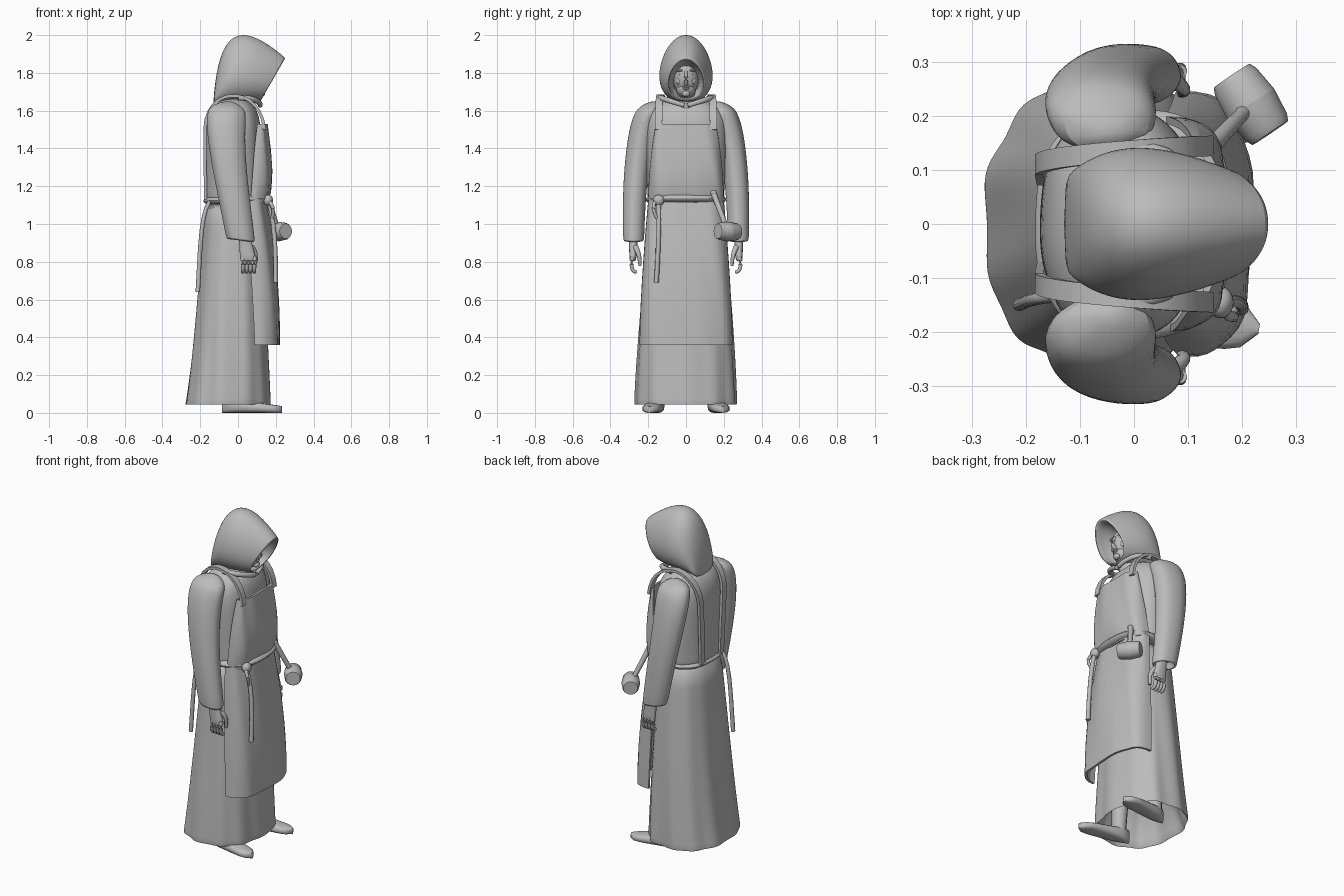
import bpy, bmesh
from math import sin, cos, pi, tau, radians, copysign
from mathutils import Vector, Matrix
from mathutils.geometry import interpolate_bezier

cube = bpy.data.objects.get("Cube")
if cube:
    bpy.data.objects.remove(cube)

shade = (.5, .5, .5, 1)
grey = bpy.data.materials.new("plain_grey")
grey.use_nodes = True
grey.diffuse_color = shade
bsdf = next(n for n in grey.node_tree.nodes if n.type == "BSDF_PRINCIPLED")
bsdf.inputs["Base Color"].default_value = shade
parts = []


def finish(name, bm, smooth=False):
    bmesh.ops.recalc_face_normals(bm, faces=bm.faces)
    mesh = bpy.data.meshes.new(name)
    bm.to_mesh(mesh)
    bm.free()
    mesh.materials.append(grey)
    obj = bpy.data.objects.new(name, mesh)
    bpy.context.collection.objects.link(obj)
    if smooth:
        obj.modifiers.new("smooth", "SUBSURF").levels = 1
        obj.modifiers["smooth"].render_levels = 1
    parts.append(obj)


def loft(name, rings, smooth=False):
    """Skin closed rings of points and cap both ends."""
    bm = bmesh.new()
    loops = [[bm.verts.new(point) for point in ring] for ring in rings]
    for lower, upper in zip(loops, loops[1:]):
        for i in range(len(lower)):
            bm.faces.new((lower[i - 1], lower[i], upper[i], upper[i - 1]))
    bm.faces.new(loops[0])
    bm.faces.new(loops[-1])
    finish(name, bm, smooth)


def blob(name, place, size):
    bm = bmesh.new()
    bmesh.ops.create_uvsphere(bm, u_segments=20, v_segments=12, radius=1)
    bm.transform(Matrix.Translation(place) @ Matrix.Diagonal((*size, 1)))
    finish(name, bm)


def lerp(a, b, t):
    return a + (b - a) * t


def steps(count):
    return [i / (count - 1) for i in range(count)]


def bezier(start, pull_a, pull_b, end, count):
    return interpolate_bezier(Vector(start), Vector(pull_a), Vector(pull_b), Vector(end), count)


def power(value, exponent):
    return copysign(abs(value) ** exponent, value)


def oval(centre, rx, ry, exponent=.85, count=24, fold=0, waves=9, tilt=0):
    """Horizontal rounded ring, optionally with cloth folds."""
    ring = []
    for i in range(count):
        a = i * tau / count
        ripple = 1 + fold * (cos(waves * a + centre[2]) + sin((waves - 4) * a + 4 * centre[2]) / 2)
        x = rx * power(cos(a), exponent) * ripple
        y = ry * power(sin(a), exponent) * ripple
        ring.append(Vector(centre) + Vector((x, y, tilt * x)))
    return ring


def shrink(ring, factor, move):
    middle = sum(ring, Vector()) / len(ring)
    return [middle + (point - middle) * factor + Vector(move) for point in ring]


def tube(name, path, start_radius, end_radius, count=10):
    path = [Vector(point) for point in path]
    rings = []
    for i, t in enumerate(steps(len(path))):
        along = path[min(i + 1, len(path) - 1)] - path[max(i - 1, 0)]
        turn = along.to_track_quat("Z", "Y")
        radius = lerp(start_radius, end_radius, t)
        rings.append([path[i] + turn @ Vector((cos(k * tau / count), sin(k * tau / count), 0)) * radius
                      for k in range(count)])
    loft(name, rings)


def panel(name, bottom, top, front, edge, half_width, count=25, thick=.014):
    """Curved cloth sheet wrapped round the front; sizes are rules of height."""
    rings = []
    for t in steps(8):
        ring = []
        for inset, order in ((0, 1), (thick, -1)):
            for s in steps(count)[::order]:
                a = lerp(-pi / 2, pi / 2, s)
                wave = .004 * sin(7 * a + 4 * t)
                x = lerp(edge(t), front(t) - inset, abs(cos(a)) ** .7) + wave
                ring.append((x, (half_width(t) - inset) * power(sin(a), .7), lerp(bottom, top, t)))
        rings.append(ring)
    loft(name, rings)


# Robe skirt with a hollow hem
rings = []
for t in [0, .02] + steps(9)[1:]:
    back, front = lerp(-.28, -.17, t ** .8), lerp(.17, .12, t)
    rings.append(oval(((back + front) / 2, 0, lerp(.04, 1.14, t)), (front - back) / 2,
                      lerp(.27, .19, t ** 1.3), count=56, waves=11, fold=lerp(.022, .004, t)))
hem = rings[0]
loft("robe_skirt", [shrink(hem, .7, (0, 0, .25)), shrink(hem, .95, (0, 0, .01))] + rings, True)

# Robe chest, rounding over at the shoulders
rings = []
for t in steps(14):
    dome = (1 - (t * .98) ** 8) ** .5
    rings.append(oval((-.025, 0, lerp(1.1, 1.67, t)), .15 * dome, lerp(.2, .23, t) * dome,
                      count=40, fold=.006))
loft("robe_chest", rings, True)

# Apron
panel("apron_skirt", .36, 1.13, lambda t: lerp(.22, .15, t * t),
      lambda t: lerp(.085, .055, t), lambda t: lerp(.247, .2, t ** 1.5))
panel("apron_bib", 1.11, 1.53, lambda t: .155 + .023 * sin(pi * t ** .7),
      lambda t: lerp(.06, .105, t), lambda t: lerp(.2, .16, t * t))

# Belt, knot and hanging cords
rings = []
for t in steps(7):
    swell = .03 * sin(pi * t)
    rings.append(oval((0, 0, lerp(1.105, 1.155, t)), .155 + swell, .185 + swell, .75,
                      count=40, fold=.005, tilt=.04))
loft("belt", rings, True)
knot = Vector((.16, -.145, 1.125))
blob("belt_knot", knot, (.025, .03, .03))
tube("front_cord", bezier(knot, (.2, -.14, 1), (.2, -.15, .8), (.2, -.157, .69), 8), .012, .013)
tube("cord_loop", bezier(knot, (.17, -.18, 1.12), (.2, -.18, 1.08), (.18, -.155, 1.03), 6), .011, .009)
tube("back_cord", bezier((-.15, -.135, 1.12), (-.2, -.14, 1.05), (-.2, -.145, .85),
                         (-.213, -.15, .64), 8), .011, .012)

# Hood from the nape to the rim, then tucked back inside
rings = []
crown = bezier((-.13, 0, 1.66), (-.1, 0, 2.1), (.05, 0, 2.05), (.253, 0, 1.88), 13)
for t, top in zip(steps(13), crown):
    low = Vector((lerp(-.13, .12, t), 0, lerp(1.63, 1.65, t)))
    width = .14 * sin(pi * lerp(.2, .75, t))
    rings.append([])
    for i in range(28):
        u, side = cos(i * tau / 28), sin(i * tau / 28)
        point = low.lerp(top, (1 + u) / 2)
        point.y = width * power(side, .9) * (1 - u / 5)
        rings[-1].append(point)
rim = rings[-1]
loft("hood", rings + [shrink(rim, .94, (0, 0, 0)), shrink(rim, .86, (-.02, 0, 0)),
                      shrink(rim, .84, (-.12, 0, 0))], True)

# Face
blob("head", (.06, 0, 1.78), (.085, .07, .105))
blob("jaw", (.075, 0, 1.715), (.062, .052, .05))
blob("chin", (.125, 0, 1.69), (.018, .022, .017))
tube("neck", [(.03, 0, 1.6), (.045, 0, 1.72)], .06, .05, 16)
tube("nose", bezier((.135, 0, 1.81), (.15, 0, 1.78), (.17, 0, 1.75), (.135, 0, 1.74), 6), .008, .012)
blob("upper_lip", (.132, 0, 1.727), (.009, .022, .006))
blob("lower_lip", (.132, 0, 1.716), (.009, .018, .006))

# Mallet tucked in the belt
grip = Vector((.145, .145, 1.165))
centre, axis = Vector((.217, .222, .96)), Vector((.56, -.83, .03)) * .064
tube("mallet_handle", [grip, centre], .016, .013)
blob("mallet_grip_end", grip, (.018, .018, .014))
tube("mallet_head_inner", [centre + axis, centre + axis * .8, centre], .04, .052, 16)
tube("mallet_head_outer", [centre, centre - axis * .8, centre - axis], .052, .04, 16)

for s, side in ((1, "left"), (-1, "right")):
    # Sleeve with a rounded shoulder and an open cuff
    arm = bezier((-.04, s * .17, 1.65), (-.1, s * .25, 1.55), (-.03, s * .28, 1.2),
                 (.015, s * .277, .91), 14)
    rings = []
    for t, middle in zip(steps(14), arm):
        dome = (1 - (1 - t) ** 12 * .98) ** .5
        rings.append(oval(middle, lerp(.115, .076, t) * dome, lerp(.077, .056, t) * dome,
                          .95, fold=.014, waves=6, tilt=-.12))
    cuff = rings[-1]
    loft(side + "_sleeve", rings + [shrink(cuff, .85, (0, 0, 0)),
                                    shrink(cuff, .7, (0, 0, .05))], True)

    # Hand with curled fingers and thumb
    wrist, knuckles = Vector((.03, s * .277, .96)), Vector((.056, s * .282, .8))
    loft(side + "_palm", [oval(wrist.lerp(knuckles, t), lerp(.028, .044, t), lerp(.025, .018, t))
                          for t in steps(6)], True)
    for i, finger in enumerate(("little", "ring", "middle", "index")):
        root = Vector((.026 + i / 50, s * .283, .83))
        tip = Vector((root.x, s * .26, .745))
        tube(f"{side}_{finger}_finger", bezier(root, root + Vector((0, s * .01, -.05)),
             tip + Vector((0, s * .03, 0)), tip, 7), .0125, .009)
    tube(side + "_thumb", bezier((.07, s * .268, .88), (.1, s * .25, .85), (.095, s * .245, .82),
                                 (.088, s * .243, .78), 7), .015, .009)

    # Shoe, toes turned out, and the leg above it
    turn = Matrix.Rotation(s * radians(9), 3, "Z")
    rings = []
    for t in steps(12):
        round_off = (1 - abs(2 * t - 1) ** 4 * .97) ** .5
        width, half = lerp(.042, .053, t) * round_off, lerp(.042, .018, t)
        rings.append([])
        for i in range(16):
            a = i * tau / 16
            point = Vector((lerp(-.085, .235, t), width * power(cos(a), .8),
                            half * (1 + power(sin(a), .7))))
            rings[-1].append(turn @ point + Vector((0, s * .158, 0)))
    loft(side + "_shoe", rings)
    tube(side + "_leg", [(-.02, s * .155, .04), (-.02, s * .14, .33)], .04, .05, 12)

    # Apron strap over the shoulder and down the back to the belt
    path = bezier((.14, s * .145, 1.5), (.12, s * .145, 1.74), (-.17, s * .13, 1.74),
                  (-.176, s * .11, 1.5), 14) + [Vector((-.172, s * .09, 1.13))]
    rings = []
    for i, point in enumerate(path):
        along = path[min(i + 1, len(path) - 1)] - path[max(i - 1, 0)]
        up = Vector((along.z, 0, -along.x)).normalized() * .008
        out = Vector((0, .019, 0))
        rings.append([point + out + up, point - out + up, point - out - up, point + out - up])
    loft(side + "_strap", rings)

    # Hood collar
    tube(side + "_collar", bezier((.118, s * .01, 1.628), (.12, s * .08, 1.65),
                                  (.08, s * .14, 1.67), (0, s * .14, 1.668), 8), .013, .016)

    # Eye, brow and cheek
    blob(side + "_eye", (.123, s * .028, 1.793), (.012, .013, .007))
    blob(side + "_brow", (.125, s * .028, 1.812), (.014, .024, .007))
    blob(side + "_cheek", (.112, s * .036, 1.757), (.018, .018, .02))

# Smooth shading with sharp edges kept
bpy.ops.object.select_all(action="DESELECT")
for obj in parts:
    obj.select_set(True)
bpy.context.view_layer.objects.active = parts[0]
bpy.ops.object.shade_smooth_by_angle(angle=radians(50))
